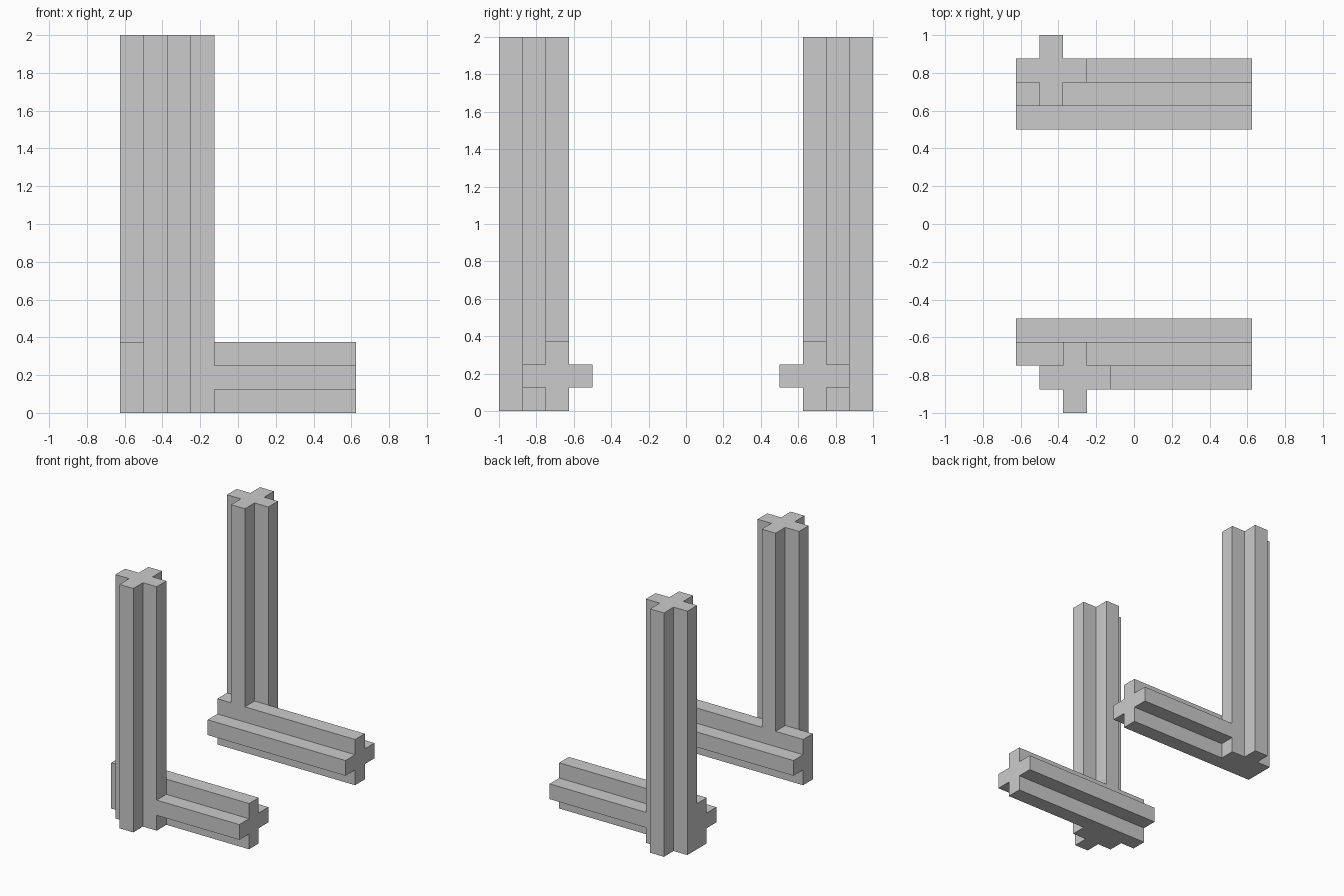
import bpy, bmesh

if "Cube" in bpy.data.objects:
    bpy.data.objects.remove(bpy.data.objects["Cube"])

U = 0.125  # thickness of every arm of the plus-shaped bars

# Plus section split into a three-armed tee and the remaining rib, in units of U
TEE = [(-1.5, -.5), (1.5, -.5), (1.5, .5), (.5, .5),
       (.5, 1.5), (-.5, 1.5), (-.5, .5), (-1.5, .5)]
RIB = [(-.5, -1.5), (.5, -1.5), (.5, -.5), (-.5, -.5)]


def make_bar(name, sections, place):
    """Extrude each (profile, start, end) along the bar; place maps (a, b, h) to xyz."""
    bm = bmesh.new()
    for profile, start, end in sections:
        low, high = ([bm.verts.new(place(a * U, b * U, h)) for a, b in profile]
                     for h in (start, end))
        bm.faces.new(low)
        bm.faces.new(high)
        for i in range(len(low)):
            j = (i + 1) % len(low)
            bm.faces.new((low[i], low[j], high[j], high[i]))
    bmesh.ops.recalc_face_normals(bm, faces=bm.faces[:])
    mesh = bpy.data.meshes.new(name)
    bm.to_mesh(mesh)
    bm.free()
    obj = bpy.data.objects.new(name, mesh)
    bpy.context.collection.objects.link(obj)


for side, s, post_x in (("front", -1, -0.3125), ("back", 1, -0.4375)):
    # Upright post: its inner rib rests on top of the beam
    make_bar(side + "_post", [(TEE, 0, 2), (RIB, 3 * U, 2)],
             lambda a, b, h: (post_x + a, s * (0.8125 + b), h))
    # Floor beam: its outer rib starts at the post
    make_bar(side + "_beam", [(TEE, -0.625, 0.625), (RIB, post_x + 1.5 * U, 0.625)],
             lambda a, b, h: (h, s * (0.6875 - b), 1.5 * U + a))
